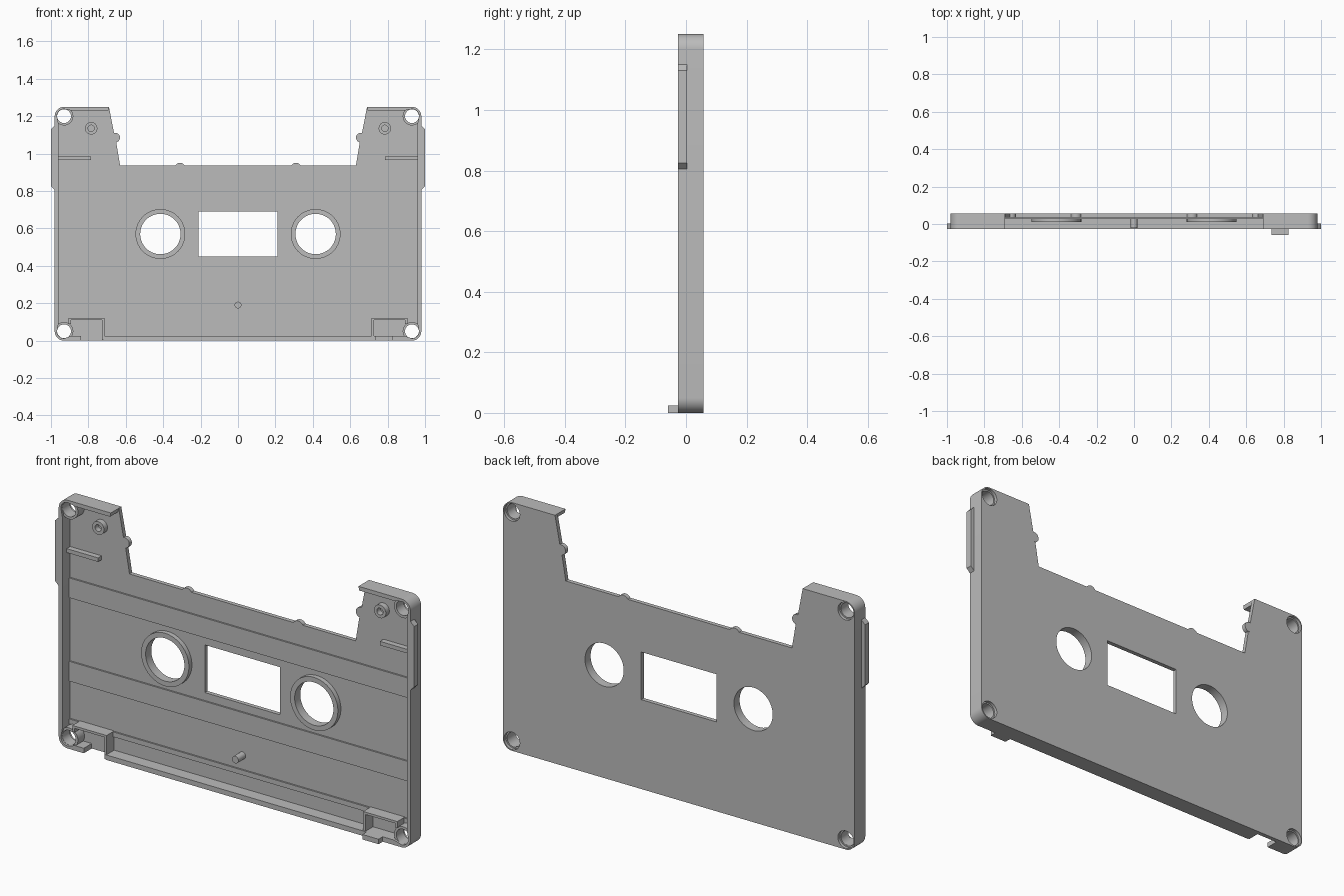
import bpy, bmesh, math

cube = bpy.data.objects.get("Cube")
if cube:
    bpy.data.objects.remove(cube, do_unlink=True)

grey = bpy.data.materials.new("plain grey plastic")
grey.use_nodes = True
GREY = (0.5, 0.5, 0.5, 1)
grey.diffuse_color = GREY
grey.node_tree.nodes["Principled BSDF"].inputs["Base Color"].default_value = GREY

BACK, FLOOR, RIM = 0.057, 0.036, -0.027
SCREWS = [(s * 0.93, z) for s in (-1, 1) for z in (0.05, 1.2)]
HUBS = [(-0.415, 0.57), (0.415, 0.57)]


def arc(cx, cz, r, a0=0, a1=360, n=40):
    full = abs(a1 - a0) == 360
    count = n if full else n + 1
    angles = [math.radians(a0 + (a1 - a0) * i / n) for i in range(count)]
    return [(cx + r * math.cos(a), cz + r * math.sin(a)) for a in angles]


def rect(x0, x1, z0, z1):
    return [(x0, z0), (x1, z0), (x1, z1), (x0, z1)]


def flip(points, s):
    return [(s * x, z) for x, z in points]


def prism(name, loops, y0, y1):
    """Extrude flat x-z loops (inner loops become holes) from y0 to y1."""
    curve = bpy.data.curves.new(name, "CURVE")
    curve.dimensions = "2D"
    curve.fill_mode = "BOTH"
    curve.extrude = (y1 - y0) / 2
    for loop in loops:
        spline = curve.splines.new("POLY")
        spline.points.add(len(loop) - 1)
        for p, (x, z) in zip(spline.points, loop):
            p.co = (x, z, 0, 1)
        spline.use_cyclic_u = True
    temp = bpy.data.objects.new(name + "_outline", curve)
    bpy.context.collection.objects.link(temp)
    bpy.context.view_layer.update()
    mesh = bpy.data.meshes.new_from_object(
        temp.evaluated_get(bpy.context.evaluated_depsgraph_get()))
    bpy.data.objects.remove(temp, do_unlink=True)

    # Stand the profile upright and weld the caps to the sides
    bm = bmesh.new()
    bm.from_mesh(mesh)
    for v in bm.verts:
        x, z, d = v.co
        v.co = (x, (y0 + y1) / 2 - d, z)
    bmesh.ops.remove_doubles(bm, verts=bm.verts, dist=0.0001)
    bmesh.ops.recalc_face_normals(bm, faces=bm.faces)
    bm.to_mesh(mesh)
    bm.free()
    mesh.materials.clear()
    mesh.materials.append(grey)
    obj = bpy.data.objects.new(name, mesh)
    bpy.context.collection.objects.link(obj)
    bpy.ops.object.select_all(action="DESELECT")
    obj.select_set(True)
    bpy.context.view_layer.objects.active = obj
    bpy.ops.object.shade_smooth_by_angle(angle=math.radians(30))
    return obj


# Back plate: notched outline with small bumps along the notch edge
half = (arc(0.93, 0.05, 0.05, -90, 0, 10) + arc(0.93, 1.2, 0.05, 0, 90, 10)
        + [(0.69, 1.25), (0.663, 1.11)] + arc(0.657, 1.085, 0.026, 80, 280, 12)
        + [(0.651, 1.06), (0.63, 0.935)] + arc(0.31, 0.92, 0.03, 30, 150, 12))
outline = half + flip(half, -1)[::-1]
holes = [arc(x, z, 0.108, n=56) for x, z in HUBS]
holes += [arc(x, z, 0.044) for x, z in SCREWS]
window = rect(-0.21, 0.21, 0.45, 0.69)
prism("back_plate", [outline, window] + holes, FLOOR, BACK)

# Raised bands across the floor
for name, z0, z1 in (("upper_band", 0.73, 0.83), ("lower_band", 0.31, 0.41),
                     ("bottom_band", 0.095, 0.12)):
    prism(name, [rect(-0.96, 0.96, z0, z1)], FLOOR - 0.008, FLOOR + 0.002)

# Hub rings and corner screw posts
for x, z in HUBS:
    prism("hub_ring", [arc(x, z, 0.133, n=56), arc(x, z, 0.108, n=56)], 0.012, FLOOR + 0.001)
for x, z in SCREWS:
    prism("screw_post", [arc(x, z, 0.0495), arc(x, z, 0.037)], -0.016, 0.042)

for s, side in ((1, "left"), (-1, "right")):
    # Outer wall with rounded corners
    wall = ([(0.84, 0)] + arc(0.93, 0.05, 0.05, -90, 0, 10)
            + arc(0.93, 1.2, 0.05, 0, 90, 10) + [(0.69, 1.25), (0.694, 1.23), (0.89, 1.23)]
            + arc(0.93, 1.2, 0.038, 90, 0, 10) + [(0.96, 1.16), (0.96, 0.09)]
            + arc(0.93, 0.05, 0.038, 0, -90, 10) + [(0.89, 0.025), (0.84, 0.025)])
    prism(side + "_wall", [flip(wall, s)], RIM, FLOOR + 0.001)

    # Grip flange with chamfered ends
    flange = [(0.975, 0.805), (0.98, 0.805), (1, 0.825), (1, 1.13), (0.98, 1.15), (0.975, 1.15)]
    prism(side + "_flange", [flip(flange, s)], RIM, 0.004)

    # Roller boss and guide rib
    cx = s * 0.785
    prism(side + "_boss", [arc(cx, 1.135, 0.033), arc(cx, 1.135, 0.017)], 0.008, FLOOR + 0.001)
    rib = rect(0.785, 0.962, 0.965, 0.985)
    prism(side + "_rib", [flip(rib, s)], 0.008, FLOOR + 0.001)

    # Thin bracket around the lower corner pocket
    bracket = [(0.715, 0.002), (0.715, 0.122), (0.905, 0.122), (0.905, 0.09),
               (0.893, 0.09), (0.893, 0.11), (0.727, 0.11), (0.727, 0.002)]
    prism(side + "_bracket", [flip(bracket, s)], RIM + 0.002, FLOOR + 0.001)

# Bottom wall, leaving a slot on one side and a locking tab on the other
prism("bottom_wall", [rect(-0.72, 0.841, 0, 0.025)], RIM, FLOOR + 0.001)
prism("locking_tab", [rect(0.735, 0.825, 0, 0.025)], -0.06, RIM + 0.01)

# Central locating pin
prism("locating_pin", [arc(0, 0.19, 0.018, n=24)], -0.022, FLOOR + 0.001)
